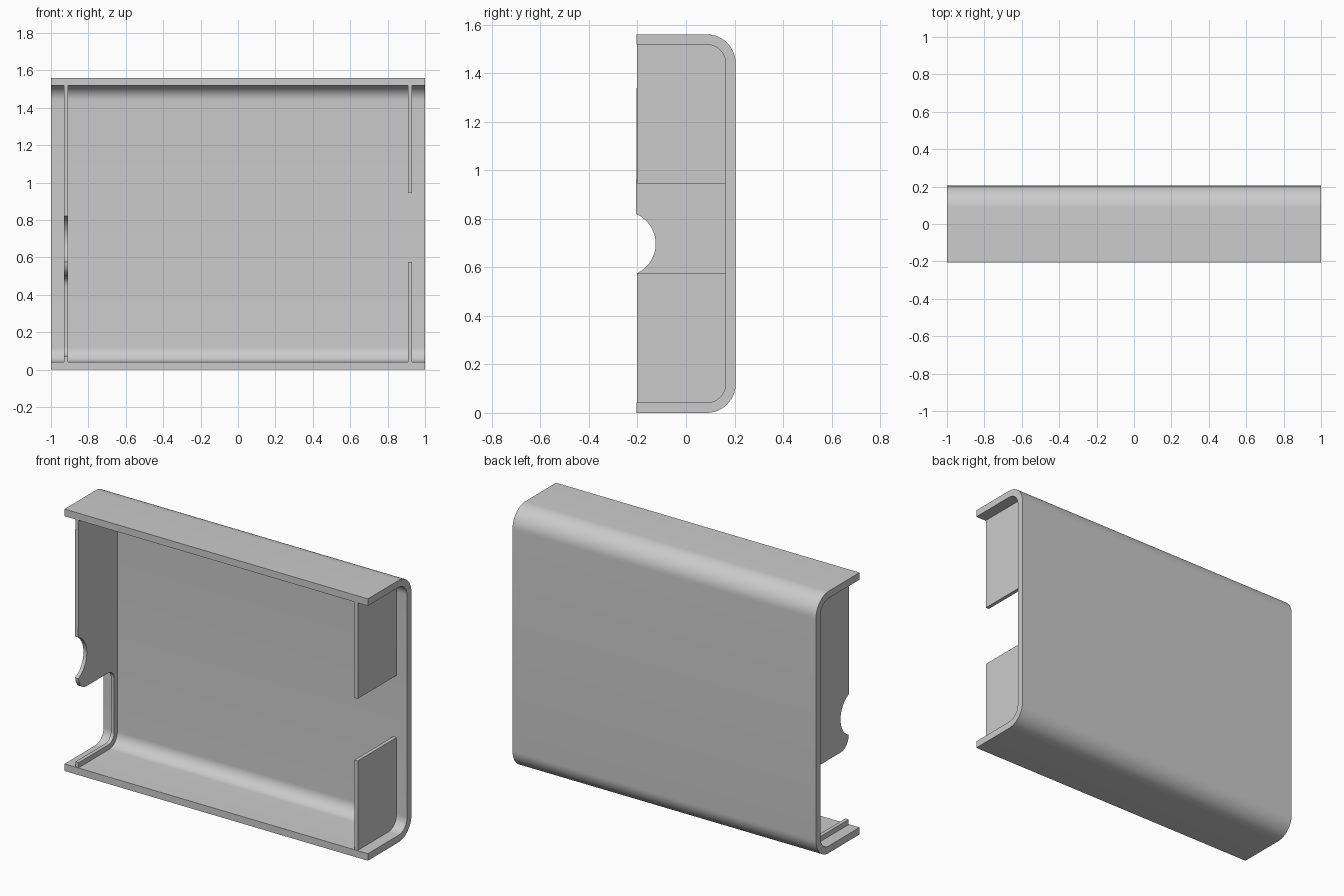
import bpy, bmesh
from math import sin, cos, radians, degrees, asin

if "Cube" in bpy.data.objects:
    bpy.data.objects.remove(bpy.data.objects["Cube"])

GREY = (0.6, 0.6, 0.6, 1)
mat = bpy.data.materials.new("plain grey")
mat.use_nodes = True
mat.diffuse_color = GREY
mat.node_tree.nodes["Principled BSDF"].inputs["Base Color"].default_value = GREY

# Overall sizes
FRONT, BACK, HEIGHT = -0.205, 0.205, 1.56
THICK, OUTER_R = 0.042, 0.12
INNER_R = OUTER_R - THICK
IN_BACK, IN_LOW, IN_HIGH = BACK - THICK, THICK, HEIGHT - THICK
WALL_FRONT = FRONT + 0.003
WALL_X, WALL_HALF = 0.92, 0.011


def arc(cy, cz, r, start, end, steps=14):
    """Points of an arc in the (y, z) plane, angles in degrees."""
    angles = [radians(start + (end - start) * i / steps) for i in range(steps + 1)]
    return [(cy + r * cos(a), cz + r * sin(a)) for a in angles]


def extrude_profile(name, profile, x0, x1):
    """Solid made by sweeping a (y, z) outline along x."""
    bm = bmesh.new()
    face = bm.faces.new([bm.verts.new((x0, y, z)) for y, z in profile])
    swept = bmesh.ops.extrude_face_region(bm, geom=[face], use_keep_orig=True)
    moved = [v for v in swept["geom"] if isinstance(v, bmesh.types.BMVert)]
    bmesh.ops.translate(bm, vec=(x1 - x0, 0, 0), verts=moved)
    bmesh.ops.recalc_face_normals(bm, faces=bm.faces)
    mesh = bpy.data.meshes.new(name)
    bm.to_mesh(mesh)
    bm.free()
    mesh.materials.append(mat)
    obj = bpy.data.objects.new(name, mesh)
    bpy.context.collection.objects.link(obj)
    bpy.ops.object.select_all(action="DESELECT")
    obj.select_set(True)
    bpy.context.view_layer.objects.active = obj
    bpy.ops.object.shade_smooth_by_angle(angle=radians(30))
    return obj


def low_corner(back, low, r):
    return arc(back - r, low + r, r, -90, 0)


def high_corner(back, high, r):
    return arc(back - r, high - r, r, 0, 90)


# Shell: C-shaped section open to the front and at both ends
outer = [(FRONT, 0)] + low_corner(BACK, 0, OUTER_R) \
    + high_corner(BACK, HEIGHT, OUTER_R) + [(FRONT, HEIGHT)]
inner = [(FRONT, IN_LOW)] + low_corner(IN_BACK, IN_LOW, INNER_R) \
    + high_corner(IN_BACK, IN_HIGH, INNER_R) + [(FRONT, IN_HIGH)]
extrude_profile("shell", outer + inner[::-1], -1, 1)

# Left end wall: two panels with a gap between them
lower = [(WALL_FRONT, IN_LOW)] + low_corner(IN_BACK, IN_LOW, INNER_R) \
    + [(IN_BACK, 0.575), (WALL_FRONT, 0.575)]
upper = [(WALL_FRONT, 0.945), (IN_BACK, 0.945)] \
    + high_corner(IN_BACK, IN_HIGH, INNER_R) + [(WALL_FRONT, IN_HIGH)]
for name, panel in (("left_wall_lower", lower), ("left_wall_upper", upper)):
    extrude_profile(name, panel, WALL_X - WALL_HALF, WALL_X + WALL_HALF)

# Right end wall: finger notch, rounded tab and a low rim round the opening
RIM = 0.03
OPEN_BACK, OPEN_LOW, OPEN_HIGH = IN_BACK - RIM, IN_LOW + RIM, 0.5
FILLET, TIP_R = 0.055, 0.075
NOTCH_Y, NOTCH_Z, NOTCH_R = -0.259, 0.697, 0.134
half = degrees(asin((0.82 - NOTCH_Z) / NOTCH_R))
notch = arc(NOTCH_Y, NOTCH_Z, NOTCH_R, half, -half, 24)
tip = arc(WALL_FRONT + TIP_R, OPEN_HIGH + TIP_R, TIP_R, 180, 270)
opening = tip + high_corner(OPEN_BACK, OPEN_HIGH, FILLET)[::-1] \
    + low_corner(OPEN_BACK, OPEN_LOW, FILLET)[::-1] + [(WALL_FRONT, OPEN_LOW)]
edge = [(WALL_FRONT, IN_LOW)] + low_corner(IN_BACK, IN_LOW, INNER_R) \
    + high_corner(IN_BACK, IN_HIGH, INNER_R) + [(WALL_FRONT, IN_HIGH)]
extrude_profile("right_wall", edge + notch + opening,
                -WALL_X - WALL_HALF, -WALL_X + WALL_HALF)
